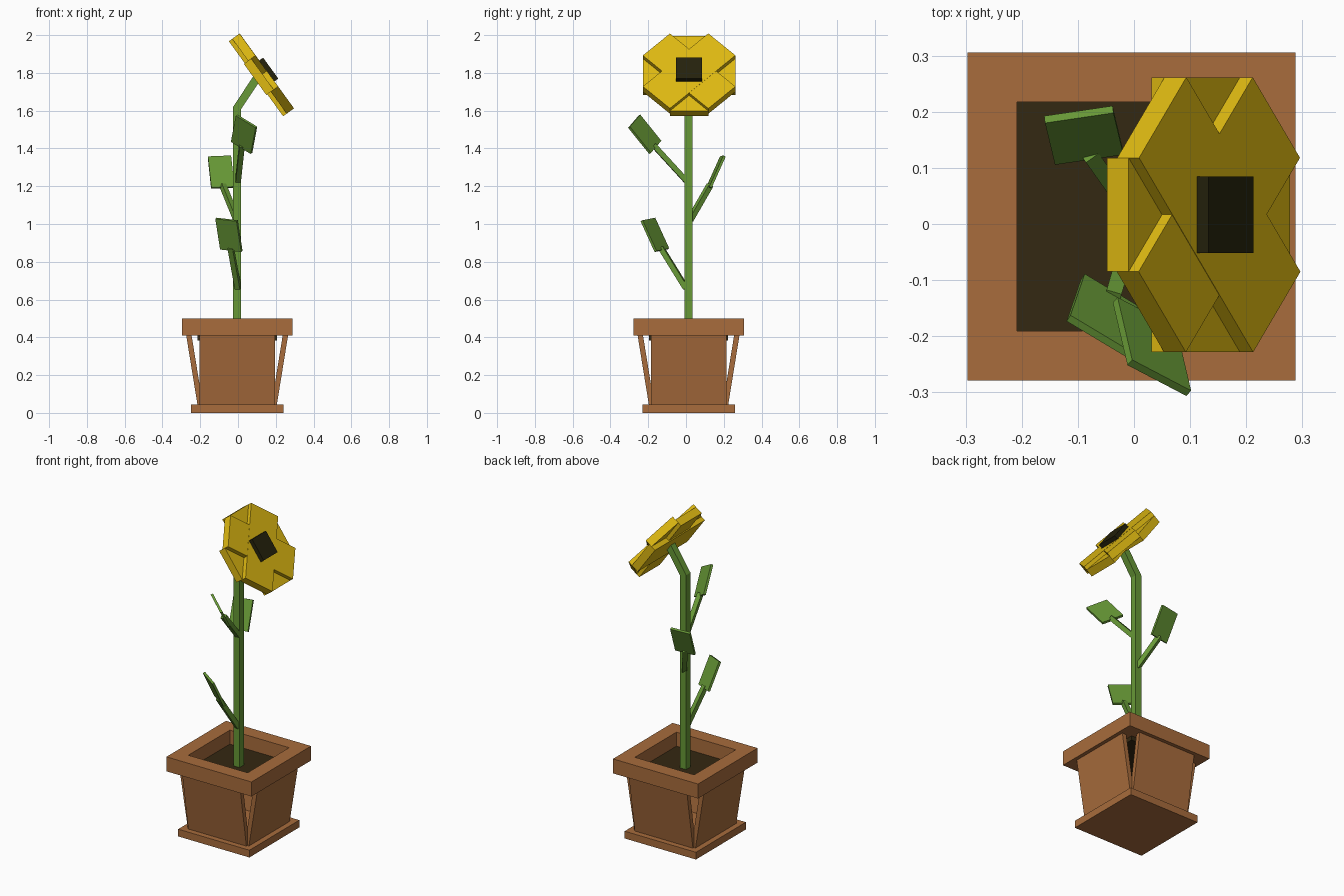
import bpy, bmesh, math
from mathutils import Vector, Matrix

if "Cube" in bpy.data.objects:
    bpy.data.objects.remove(bpy.data.objects["Cube"])


def material(name, rgb):
    lin = [((c / 255 + 0.055) / 1.055) ** 2.4 if c > 10 else c / 255 / 12.92 for c in rgb]
    m = bpy.data.materials.new(name)
    m.diffuse_color = (*lin, 1)
    m.use_nodes = True
    m.node_tree.nodes["Principled BSDF"].inputs["Base Color"].default_value = m.diffuse_color
    return m


CLAY = material("terracotta", (168, 108, 60))
SOIL = material("dark_soil", (52, 40, 18))
GREEN = material("leaf_green", (103, 152, 54))
YELLOW = material("petal_yellow", (222, 185, 18))
SEED = material("seed_dark", (37, 34, 12))

CX, CY = -0.0045, 0.0135          # axis of the pot and stem


def finish(bm, name, mat):
    bmesh.ops.recalc_face_normals(bm, faces=bm.faces)
    me = bpy.data.meshes.new(name)
    bm.to_mesh(me)
    bm.free()
    me.materials.append(mat)
    ob = bpy.data.objects.new(name, me)
    bpy.context.collection.objects.link(ob)
    return ob


def box(name, mat, size, matrix):
    bm = bmesh.new()
    bmesh.ops.create_cube(bm, size=1, matrix=matrix @ Matrix.Diagonal((*size, 1)))
    return finish(bm, name, mat)


def frame(origin, x, y, z):
    m = Matrix((x, y, z)).transposed().to_4x4()
    m.translation = origin
    return m


def loft(name, mat, rings, closed=False):
    """Join square rings of points; cap the ends or close the loop."""
    bm = bmesh.new()
    rs = [[bm.verts.new(p) for p in r] for r in rings]
    pairs = list(zip(rs, rs[1:])) + ([(rs[-1], rs[0])] if closed else [])
    for a, b in pairs:
        for i in range(4):
            j = (i + 1) % 4
            bm.faces.new((a[i], a[j], b[j], b[i]))
    if not closed:
        bm.faces.new(rs[0])
        bm.faces.new(rs[-1])
    return finish(bm, name, mat)


def square(h, z):
    return [(CX + sx * h, CY + sy * h, z) for sx, sy in ((-1, -1), (1, -1), (1, 1), (-1, 1))]


def rod(name, a, b, w):
    a, b = Vector(a), Vector(b)
    z = (b - a).normalized()
    x = Vector((0, 0, 1)).cross(z).normalized()
    box(name, GREEN, (w, w, (b - a).length), frame((a + b) / 2, x, z.cross(x), z))


# Pot: foot slab, open rim, four leaning walls, soil
box("pot_foot", CLAY, (0.49, 0.49, 0.045), Matrix.Translation((CX, CY, 0.0225)))
loft("pot_rim", CLAY, [square(0.2925, 0.41), square(0.2925, 0.5),
                       square(0.204, 0.5), square(0.204, 0.41)], closed=True)
lean = math.atan2(0.06, 0.37)
for i, side in enumerate(("front", "right", "back", "left")):
    m = (Matrix.Translation((CX, CY, 0)) @ Matrix.Rotation(i * math.pi / 2, 4, 'Z')
         @ Matrix.Translation((0, -0.24, 0.228)) @ Matrix.Rotation(lean, 4, 'X')
         @ Matrix.Translation((0, 0.014, 0)))
    box(f"pot_wall_{side}", CLAY, (0.40, 0.028, 0.385), m)
box("soil", SOIL, (0.42, 0.42, 0.03), Matrix.Translation((CX, CY, 0.398)))

# Flower head axes: n faces out of the bloom, v runs down it, y is sideways
n = Vector((0.81, 0, 0.587)).normalized()
yv = Vector((0, 1, 0))
v = yv.cross(n)
head = Vector((0.1245, 0.0165, 1.79))

# Stem: straight post bending towards the bloom
bend = Vector((CX, CY, 1.615))
tip = head - n * 0.03
tip.y = CY
ang = math.atan2(tip.x - bend.x, tip.z - bend.z)


def stem_ring(c, tilt, stretch):
    h = 0.021
    d = Vector((math.cos(tilt), 0, -math.sin(tilt))) * h * stretch
    s = yv * h
    return [c - d - s, c + d - s, c + d + s, c - d + s]


loft("stem", GREEN, [stem_ring(Vector((CX, CY, 0.40)), 0, 1),
                     stem_ring(bend, ang / 2, 1 / math.cos(ang / 2)),
                     stem_ring(tip, ang, 1)])

# Petals: four crossing bars forming an octagon, diagonals in front
for name, deg, depth in (("petal_bar_upright", 0, -0.012), ("petal_bar_sideways", 90, -0.018),
                         ("petal_bar_diagonal_a", 45, 0.010), ("petal_bar_diagonal_b", 135, 0.011)):
    m = frame(head + n * depth, v, yv, n) @ Matrix.Rotation(math.radians(deg), 4, 'Z')
    box(name, YELLOW, (0.49, 0.203, 0.048), m)

# Seed centre
box("seed_centre", SEED, (0.137, 0.137, 0.06), frame(head + n * 0.03, v, yv, n))

# Leaves: stalk start height, lower two corners, upper corner beside the first
leaves = {
    "lower": ((0, 0.0, 0.66), (0.019, -0.16, 0.855), (-0.093, -0.093, 0.868), (-0.003, -0.236, 1.017)),
    "middle": ((-0.005, 0.02, 1.02), (-0.018, 0.13, 1.195), (-0.14, 0.112, 1.19), (-0.039, 0.204, 1.36)),
    "upper": ((0, 0.0, 1.23), (0.071, -0.19, 1.374), (-0.034, -0.135, 1.438), (0.098, -0.302, 1.512)),
}
for name, (start, a, b, c) in leaves.items():
    a, b, c = Vector(a), Vector(b), Vector(c)
    x, y = b - a, c - a
    mid = (a + b) / 2
    xn = x.normalized()
    yn = (y - xn * y.dot(xn)).normalized()
    box(f"leaf_{name}", GREEN, (x.length, y.length, 0.014),
        frame(mid + y / 2, xn, yn, xn.cross(yn)))
    rod(f"leaf_stalk_{name}", start, mid + y * 0.08, 0.028)
